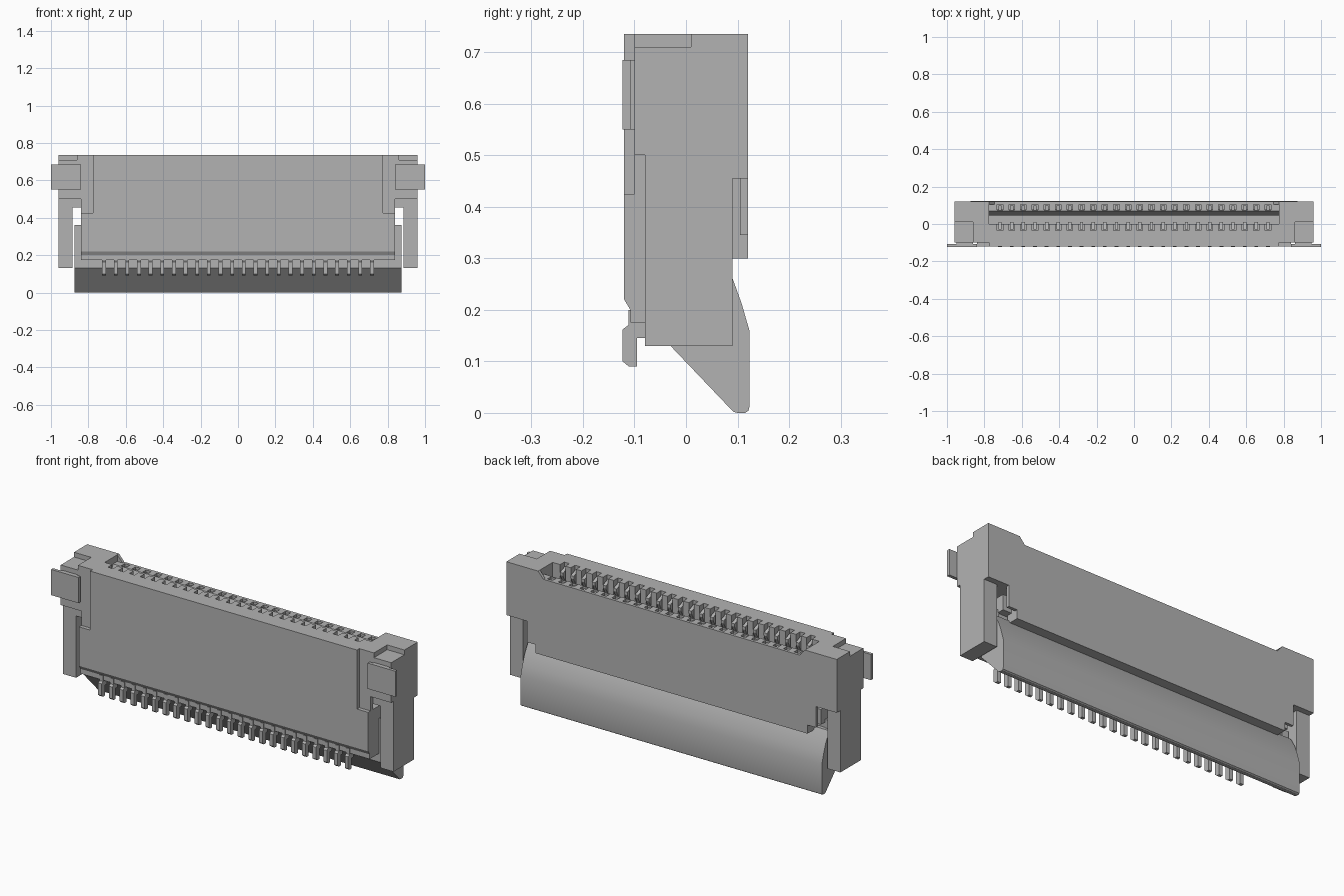
import bpy, bmesh, math

cube = bpy.data.objects.get("Cube")
if cube:
    bpy.data.objects.remove(cube, do_unlink=True)

grey = bpy.data.materials.new("plain_grey")
grey.use_nodes = True
colour = (0.45, 0.45, 0.45, 1)
grey.diffuse_color = colour
grey.node_tree.nodes["Principled BSDF"].inputs["Base Color"].default_value = colour


def prism(bm, profile, start, end, axis="x"):
    """Extrude a profile: (y, z) points along x, or (x, z) points along y."""
    def place(p, t):
        return (t, p[0], p[1]) if axis == "x" else (p[0], t, p[1])
    low = [bm.verts.new(place(p, start)) for p in profile]
    high = [bm.verts.new(place(p, end)) for p in profile]
    bm.faces.new(low)
    bm.faces.new(high[::-1])
    for i in range(len(profile)):
        j = (i + 1) % len(profile)
        bm.faces.new((low[i], high[i], high[j], low[j]))


def box(bm, x, y, z):
    prism(bm, [(y[0], z[0]), (y[1], z[0]), (y[1], z[1]), (y[0], z[1])], x[0], x[1])


def finish(name, bm, smooth=False):
    bmesh.ops.recalc_face_normals(bm, faces=bm.faces)
    mesh = bpy.data.meshes.new(name)
    bm.to_mesh(mesh)
    bm.free()
    mesh.materials.append(grey)
    obj = bpy.data.objects.new(name, mesh)
    bpy.context.collection.objects.link(obj)
    if smooth:
        bpy.ops.object.select_all(action="DESELECT")
        obj.select_set(True)
        bpy.context.view_layer.objects.active = obj
        bpy.ops.object.shade_smooth_by_angle(angle=math.radians(30))


COUNT, PITCH = 24, 0.0623
contacts = [(i - (COUNT - 1) / 2) * PITCH for i in range(COUNT)]
INNER, BODY, OUTER, TOP = 0.775, 0.84, 0.96, 0.735

# Lower housing with the chamfered front lip
bm = bmesh.new()
prism(bm, [(-0.12, 0.22), (-0.108, 0.2), (-0.108, 0.175), (0.04, 0.175),
           (0.04, 0.345), (0.08, 0.345), (0.08, 0.425), (-0.12, 0.425)], -BODY, BODY)
finish("lower_housing", bm)

# Front wall, with ribs between the contact grooves
bm = bmesh.new()
box(bm, (-INNER, INNER), (-0.12, -0.035), (0.425, TOP))
box(bm, (-INNER, INNER), (-0.035, 0), (0.425, 0.6))
edges = [-INNER] + [c + s * 0.015 for c in contacts for s in (-1, 1)] + [INNER]
for a, b in zip(edges[::2], edges[1::2]):
    box(bm, (a, b), (-0.035, 0), (0.6, TOP))
finish("front_wall", bm)

# Slot floor
bm = bmesh.new()
box(bm, (-INNER, INNER), (0, 0.08), (0.425, 0.5))
finish("slot_floor", bm)

# Back wall: stepped lower edge, lowered top with sloping ends
bm = bmesh.new()
half = [(0.79, 0.3), (0.79, 0.345), (BODY, 0.345), (BODY, 0.455), (INNER + 0.015, 0.455),
        (INNER + 0.015, TOP), (INNER, TOP), (0.745, 0.7)]
prism(bm, half + [(-x, z) for x, z in reversed(half)], 0.105, 0.12, "y")
box(bm, (-0.79, 0.79), (0.05, 0.106), (0.3, 0.46))
prism(bm, [(0.045, 0.45), (0.075, 0.45), (0.075, 0.7), (0.07, 0.7), (0.045, 0.64)], -INNER, INNER)
for a, b in zip(edges[::2], edges[1::2]):
    box(bm, (a, b), (0.075, 0.105), (0.45, 0.7))
finish("back_wall", bm)

for side, s in (("left", 1), ("right", -1)):
    def span(a, b):
        return tuple(sorted((s * a, s * b)))

    # End post with its stepped top, front lip and locking arm
    bm = bmesh.new()
    box(bm, span(INNER, OUTER), (0.01, 0.12), (0.455, TOP))
    box(bm, span(INNER, 0.86), (-0.08, 0.01), (0.455, TOP))
    box(bm, span(0.86, OUTER), (-0.08, 0.01), (0.455, 0.71))
    box(bm, span(INNER, BODY), (-0.1, -0.08), (0.425, TOP))
    box(bm, span(BODY, 0.86), (-0.1, -0.08), (0.5, TOP))
    box(bm, span(0.86, OUTER), (-0.1, -0.08), (0.5, 0.71))
    box(bm, span(0.885, OUTER), (-0.08, 0.09), (0.13, 0.5))
    finish(side + "_end_post", bm)

    # Solder tab
    bm = bmesh.new()
    box(bm, span(BODY, 1), (-0.123, -0.107), (0.55, 0.685))
    box(bm, span(BODY + 0.02, 0.95), (-0.107, -0.1), (0.55, 0.685))
    finish(side + "_solder_tab", bm)

    # Actuator hinge lug
    bm = bmesh.new()
    box(bm, span(0.835, 0.875), (-0.03, 0.045), (0.2, 0.36))
    finish(side + "_hinge_lug", bm)

# Flip actuator with the curved back
bm = bmesh.new()
prism(bm, [(-0.03, 0.13), (0.092, 0.002), (0.1, 0), (0.115, 0), (0.121, 0.004), (0.123, 0.012),
           (0.123, 0.16), (0.108, 0.212), (0.09, 0.262), (0.06, 0.315), (-0.03, 0.315)],
      -0.875, 0.875)
finish("actuator", bm, smooth=True)

# Solder pins and the contact blades in the slot
pins, blades = bmesh.new(), bmesh.new()
tail = [(-0.123, 0.1), (-0.111, 0.09), (-0.095, 0.09), (-0.095, 0.145), (-0.08, 0.145),
        (-0.08, 0.2), (-0.112, 0.2), (-0.112, 0.17), (-0.123, 0.162)]
for c in contacts:
    prism(pins, tail, c - 0.01, c + 0.01)
    prism(blades, [(-0.03, 0.5), (-0.008, 0.5), (-0.008, 0.65), (0.01, 0.685),
                   (0.01, 0.7), (-0.03, 0.715)], c - 0.009, c + 0.009)
    box(blades, (c - 0.009, c + 0.009), (0.07, 0.1), (0.5, 0.69))
finish("solder_pins", pins)
finish("contact_blades", blades)
